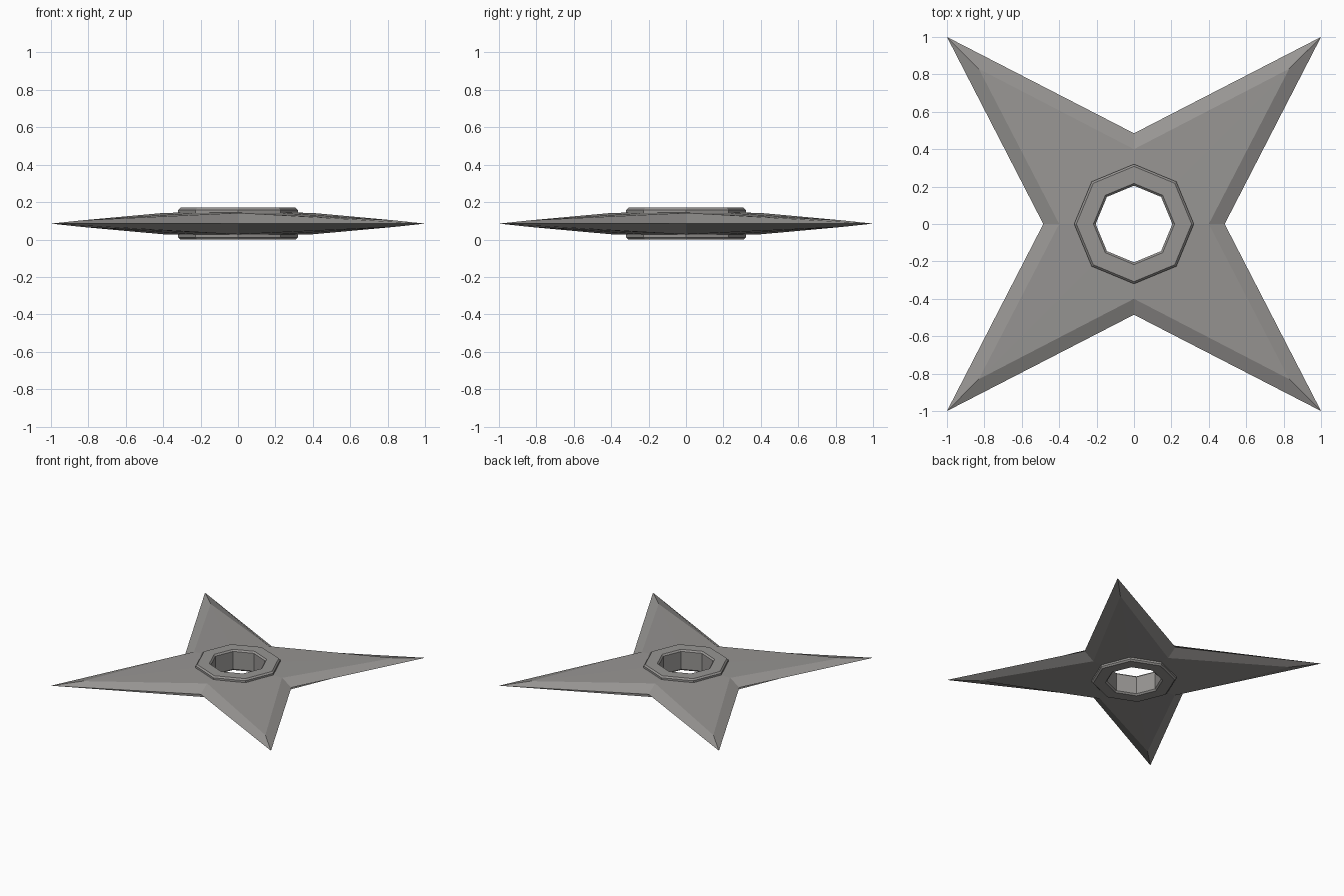
import bpy, bmesh, math

if "Cube" in bpy.data.objects:
    bpy.data.objects.remove(bpy.data.objects["Cube"])

MID = 0.085  # height of the cutting edge

steel = bpy.data.materials.new("warm grey steel")
steel.diffuse_color = (0.31, 0.30, 0.29, 1)
steel.use_nodes = True
steel.node_tree.nodes["Principled BSDF"].inputs["Base Color"].default_value = steel.diffuse_color


def loft(name, loops):
    """Eight-sided closed loft; each loop is (axis radius, diagonal radius, z)."""
    bm = bmesh.new()
    rows = []
    for r_axis, r_diag, z in loops:
        row = []
        for i in range(8):
            a = i * math.pi / 4
            r = r_diag if i % 2 else r_axis
            row.append(bm.verts.new((r * math.cos(a), r * math.sin(a), z)))
        rows.append(row)
    for k, row in enumerate(rows):
        nxt = rows[(k + 1) % len(rows)]
        for i in range(8):
            j = (i + 1) % 8
            bm.faces.new((row[i], row[j], nxt[j], nxt[i]))
    bmesh.ops.recalc_face_normals(bm, faces=bm.faces)
    me = bpy.data.meshes.new(name)
    bm.to_mesh(me)
    bm.free()
    me.materials.append(steel)
    ob = bpy.data.objects.new(name, me)
    bpy.context.collection.objects.link(ob)
    return ob


D = math.sqrt(2)

# four-pointed blade with bevelled edges
loft("blade", [
    (0.26, 0.26, MID + 0.06),
    (0.40, 0.83 * D, MID + 0.018),
    (0.485, D, MID),
    (0.40, 0.83 * D, MID - 0.018),
    (0.26, 0.26, MID - 0.06),
])
# valley corners of the flat faces stay near full thickness
for v in bpy.data.objects["blade"].data.vertices:
    if abs(math.hypot(v.co.x, v.co.y) - 0.40) < 0.01:
        v.co.z = MID + math.copysign(0.057, v.co.z - MID)

# octagonal grip ring with chamfered rims
C = 0.012
loft("centre_ring", [
    (0.205 + C, 0.205 + C, 0.17), (0.32 - C, 0.32 - C, 0.17),
    (0.32, 0.32, 0.17 - C), (0.32, 0.32, C),
    (0.32 - C, 0.32 - C, 0), (0.205 + C, 0.205 + C, 0),
    (0.205, 0.205, C), (0.205, 0.205, 0.17 - C),
])
